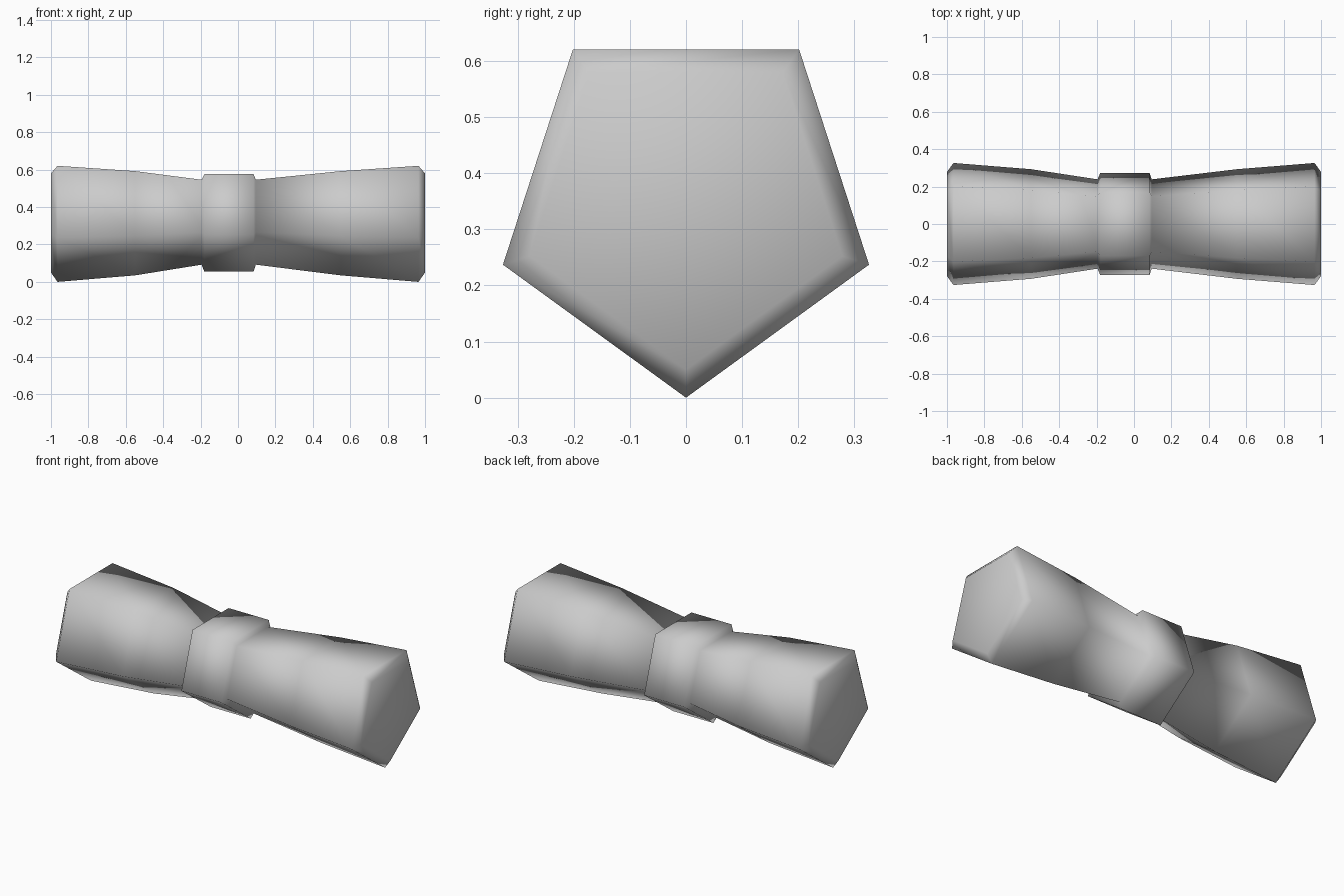
import bpy, bmesh, math

cube = bpy.data.objects.get("Cube")
if cube:
    bpy.data.objects.remove(cube, do_unlink=True)

SIDES = 5
CENTER_Z = 0.343

# (x, radius) stations: chamfered ends, flared grips, raised middle collar
profile = [(-1, 0.293), (-0.965, 0.343), (-0.55, 0.308), (-0.195, 0.251),
           (-0.18, 0.288), (0.083, 0.288), (0.095, 0.251),
           (0.55, 0.308), (0.965, 0.343), (1, 0.293)]

# Plain grey finish
grey = bpy.data.materials.new("grey")
grey.use_nodes = True
colour = (0.6, 0.6, 0.6, 1)
grey.diffuse_color = colour
grey.node_tree.nodes["Principled BSDF"].inputs["Base Color"].default_value = colour


def pentagon(bm, x, radius):
    """Ring of vertices with one corner pointing straight down."""
    ring = []
    for i in range(SIDES):
        a = i * math.tau / SIDES
        ring.append(bm.verts.new((x, radius * math.sin(a),
                                  CENTER_Z - radius * math.cos(a))))
    return ring


# Handle body: pentagon rings bridged along x and capped
bm = bmesh.new()
rings = [pentagon(bm, x, r) for x, r in profile]
for a, b in zip(rings, rings[1:]):
    for i in range(SIDES):
        j = (i + 1) % SIDES
        bm.faces.new((a[i], a[j], b[j], b[i]))
bm.faces.new(rings[0])
bm.faces.new(rings[-1])
bmesh.ops.recalc_face_normals(bm, faces=bm.faces)
for face in bm.faces:
    face.smooth = True

mesh = bpy.data.meshes.new("pentagonal_handle")
bm.to_mesh(mesh)
bm.free()
mesh.materials.append(grey)
handle = bpy.data.objects.new("pentagonal_handle", mesh)
bpy.context.collection.objects.link(handle)
